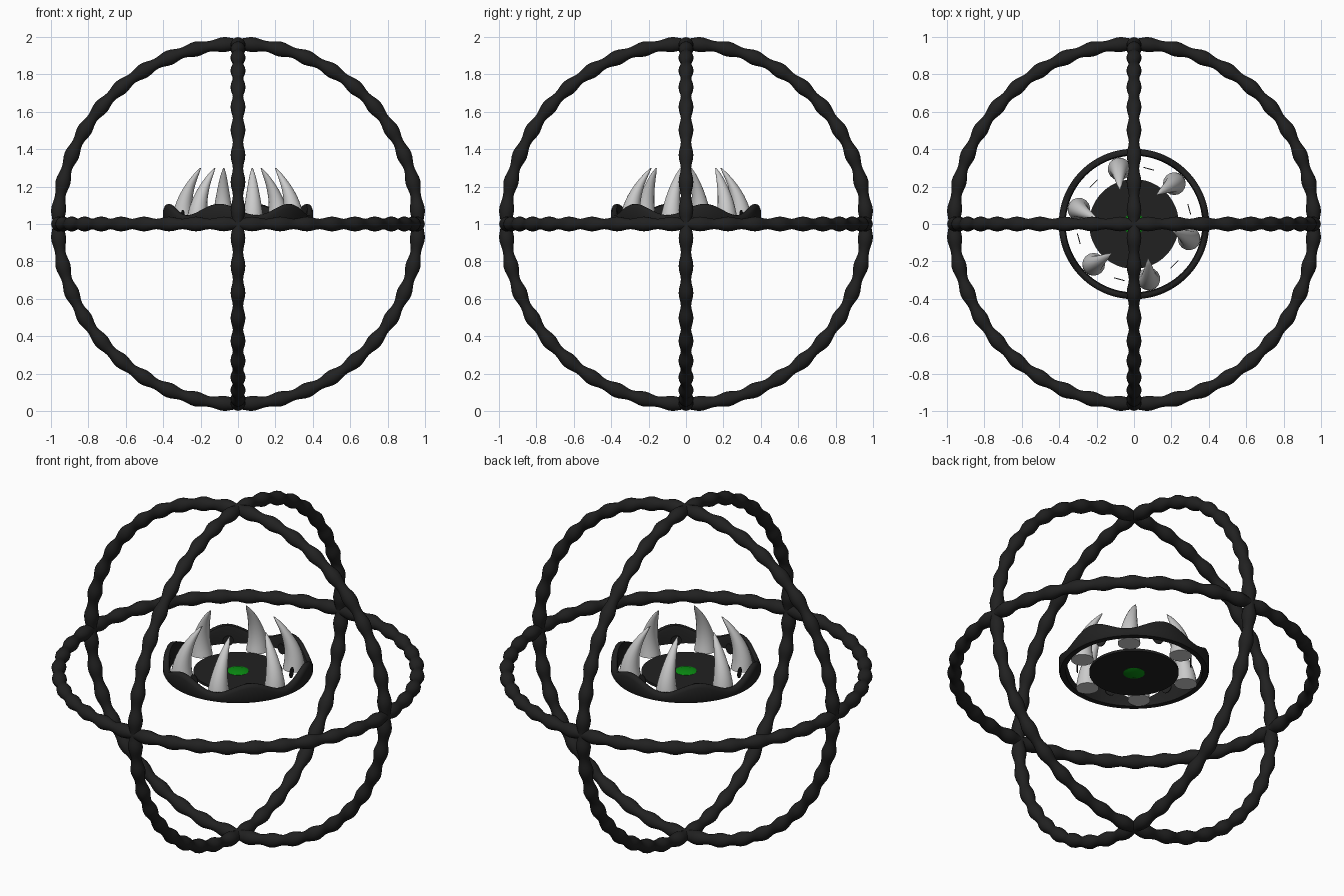
import bpy, bmesh, math
from mathutils import Vector, Matrix

if "Cube" in bpy.data.objects:
    bpy.data.objects.remove(bpy.data.objects["Cube"])


def material(name, rgb):
    m = bpy.data.materials.new(name)
    m.diffuse_color = (*rgb, 1)
    m.use_nodes = True
    m.node_tree.nodes["Principled BSDF"].inputs["Base Color"].default_value = m.diffuse_color
    return m


BLACK = material("matte black", (0.015, 0.015, 0.015))
IVORY = material("pale grey", (0.6, 0.6, 0.6))
GREEN = material("glow green", (0.003, 0.26, 0.006))


def skin(name, loops, mat, closed=False, angle=50):
    """Bridge a list of equal-length point loops into a mesh object."""
    bm = bmesh.new()
    rows = [[bm.verts.new(p) for p in loop] for loop in loops]
    n, k = len(rows), len(rows[0])
    for i in range(n if closed else n - 1):
        a, b = rows[i], rows[(i + 1) % n]
        for j in range(k):
            bm.faces.new((a[j], a[(j + 1) % k], b[(j + 1) % k], b[j]))
    if not closed:
        bm.faces.new(rows[0])
        bm.faces.new(rows[-1])
    bmesh.ops.recalc_face_normals(bm, faces=bm.faces)
    me = bpy.data.meshes.new(name)
    bm.to_mesh(me)
    bm.free()
    me.materials.append(mat)
    ob = bpy.data.objects.new(name, me)
    bpy.context.collection.objects.link(ob)
    bpy.ops.object.select_all(action='DESELECT')
    ob.select_set(True)
    bpy.context.view_layer.objects.active = ob
    bpy.ops.object.shade_smooth_by_angle(angle=math.radians(angle))
    return ob


def lathe(name, profile, mat, n=48, closed=False):
    """Stack of horizontal circles from (radius, z) pairs."""
    loops = [[(r * math.cos(math.tau * j / n), r * math.sin(math.tau * j / n), z)
              for j in range(n)] for r, z in profile]
    return skin(name, loops, mat, closed)


# three beaded hoops around the centre
def hoop(name, rot):
    loops = []
    for i in range(320):
        a = math.tau * i / 320
        r = 0.034 - 0.006 * math.cos(40 * a)
        loop = []
        for j in range(14):
            b = math.tau * j / 14
            d = 0.962 + r * math.cos(b)
            p = rot @ Vector((d * math.cos(a), d * math.sin(a), r * math.sin(b)))
            loop.append(p + Vector((0, 0, 1)))
        loops.append(loop)
    skin(name, loops, BLACK, closed=True, angle=80)


hoop("level_hoop", Matrix.Identity(3))
hoop("front_hoop", Matrix.Rotation(math.pi / 2, 3, 'X'))
hoop("side_hoop", Matrix.Rotation(math.pi / 2, 3, 'Y'))

# inner collar with a rim of six waves
loops = []
for i in range(144):
    a = math.tau * i / 144
    top = 1.078 + 0.03 * math.cos(6 * (a - math.radians(15)))
    section = [(0.365, 1.0), (0.395, 1.0), (0.402, 1.012), (0.402, top - 0.02),
               (0.395, top - 0.004), (0.383, top), (0.371, top - 0.004), (0.365, top - 0.02)]
    loops.append([(r * math.cos(a), r * math.sin(a), z) for r, z in section])
skin("wavy_collar", loops, BLACK, closed=True)

# centre plate and green core
lathe("centre_plate", [(0.24, 0.993), (0.24, 1.007)], BLACK)
lathe("green_core", [(0.035, 0.984), (0.058, 0.992), (0.058, 1.008), (0.035, 1.016)], GREEN, 24)

# six fangs curving inward, with a thin round plate between each pair
for k in range(6):
    turn = Matrix.Rotation(math.radians(45 + 60 * k), 3, 'Z')
    loops = []
    for i in range(11):
        t = i / 10
        rad = 0.058 * (1 - t) ** 0.75 + 0.003
        x = 0.305 + 0.03 * t - 0.135 * t * t
        loops.append([turn @ Vector((x + rad * math.cos(math.tau * j / 16),
                                     0.025 * t * t + rad * math.sin(math.tau * j / 16),
                                     1.0 + 0.3 * t)) for j in range(16)])
    skin(f"fang_{k + 1}", loops, IVORY)

    turn = Matrix.Rotation(math.radians(15 + 60 * k), 3, 'Z')
    skin(f"round_plate_{k + 1}",
         [[turn @ Vector((x, 0.03 * math.cos(math.tau * j / 20),
                          1.045 + 0.03 * math.sin(math.tau * j / 20))) for j in range(20)]
          for x in (0.303, 0.308)], BLACK)
